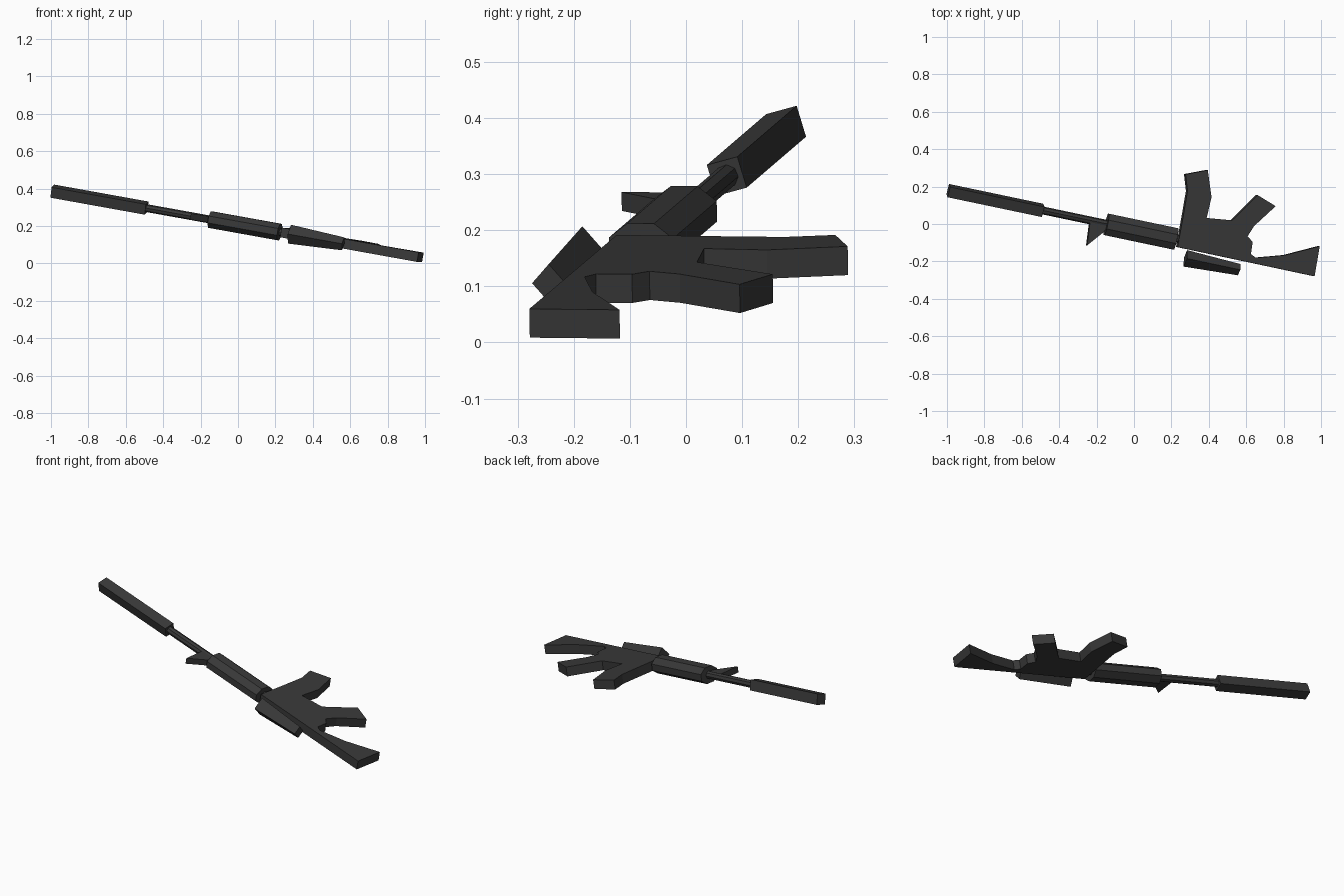
import bpy, bmesh, math
from mathutils import Matrix, Vector

cube = bpy.data.objects.get("Cube")
if cube:
    bpy.data.objects.remove(cube)

# Single dark metal colour
metal = bpy.data.materials.new("dark_gunmetal")
metal.use_nodes = True
colour = (0.04, 0.04, 0.04, 1)
metal.diffuse_color = colour
metal.node_tree.nodes["Principled BSDF"].inputs["Base Color"].default_value = colour

# Resting pose: local x runs muzzle to butt, y towards the grip, z through the thickness
along = Vector((1, -0.21, -0.18)).normalized()
side = Vector((0.18, -0.02, 1))
side = (side - along * side.dot(along)).normalized()
POSE = Matrix((along, side.cross(along), side)).transposed().to_4x4()
POSE.translation = (0, -0.03, 0.208)


def finish(name, bm):
    bmesh.ops.recalc_face_normals(bm, faces=bm.faces)
    mesh = bpy.data.meshes.new(name)
    bm.to_mesh(mesh)
    bm.free()
    mesh.materials.append(metal)
    obj = bpy.data.objects.new(name, mesh)
    obj.matrix_world = POSE
    bpy.context.collection.objects.link(obj)
    return obj


def plate(name, outline, thickness=0.052):
    """Extrude a side outline symmetrically through the thickness."""
    bm = bmesh.new()
    face = bm.faces.new([bm.verts.new((u, v, -thickness / 2)) for u, v in outline])
    extruded = bmesh.ops.extrude_face_region(bm, geom=[face])["geom"]
    moved = [g for g in extruded if isinstance(g, bmesh.types.BMVert)]
    bmesh.ops.translate(bm, verts=moved, vec=(0, 0, thickness))
    return finish(name, bm)


def tube(name, start, end, r1, r2, sides, turn=0, v=0, scale=(1, 1)):
    """Faceted tube along the barrel axis; turn is in degrees."""
    bm = bmesh.new()
    bmesh.ops.create_cone(bm, cap_ends=True, segments=sides, radius1=r1,
                          radius2=r2, depth=end - start)
    bm.transform(Matrix.Rotation(math.radians(turn), 4, "Z"))
    bm.transform(Matrix.Diagonal((scale[1], scale[0], 1, 1)))
    bm.transform(Matrix.Rotation(math.pi / 2, 4, "Y"))
    bm.transform(Matrix.Translation(((start + end) / 2, v, 0)))
    return finish(name, bm)


# Barrel group
tube("suppressor", -1.03, -0.507, 0.041, 0.041, 4, turn=45 + 16)
tube("barrel", -0.52, 0.26, 0.021, 0.021, 8)
tube("handguard", -0.153, 0.232, 0.05, 0.05, 8, turn=22.5, v=-0.003,
     scale=(1.26, 0.97))
plate("front_sight", [(-0.235, -0.135), (-0.245, 0), (-0.14, 0), (-0.16, -0.045)], 0.034)

# Sight tube on top of the receiver
tube("scope", 0.305, 0.603, 0.051, 0.035, 4, v=-0.094, scale=(0.88, 1))

# Flat body parts, joined edge to edge
plate("receiver", [(0.247, -0.044), (0.242, 0.145), (0.369, 0.14), (0.507, 0.156),
                   (0.607, 0.09), (0.64, 0.065), (0.644, 0), (0.674, -0.014),
                   (0.674, -0.045)])
plate("magazine", [(0.242, 0.145), (0.238, 0.26), (0.209, 0.346), (0.322, 0.392),
                   (0.372, 0.255), (0.369, 0.14)])
plate("grip", [(0.507, 0.156), (0.615, 0.316), (0.723, 0.278), (0.63, 0.15),
               (0.607, 0.09)])
plate("stock", [(0.674, -0.045), (0.674, -0.014), (0.824, 0.031), (1.001, 0.117),
                (1.007, -0.046)])
